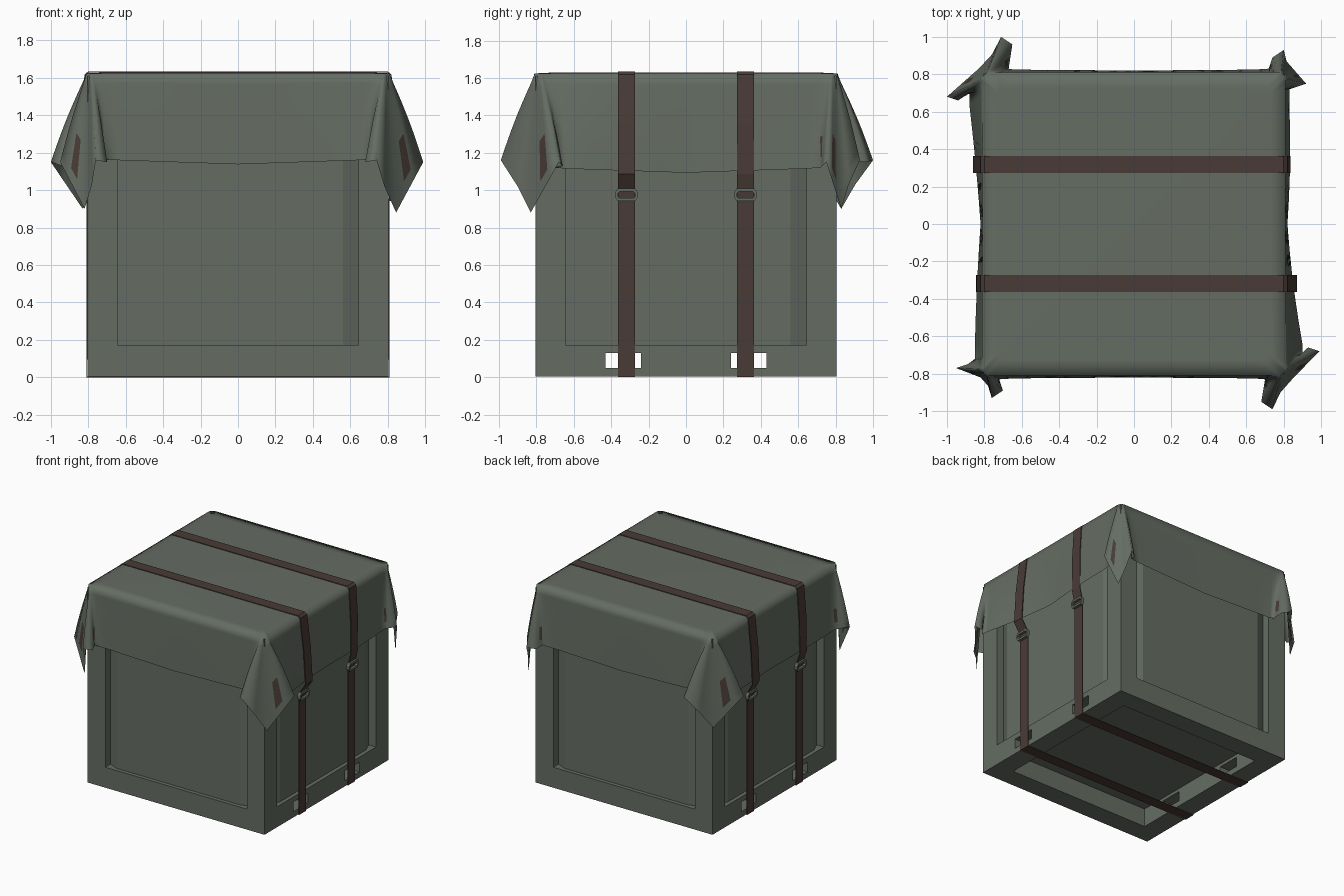
import bpy, bmesh, math
from mathutils import Vector

if "Cube" in bpy.data.objects:
    bpy.data.objects.remove(bpy.data.objects["Cube"])


def material(name, rgb):
    m = bpy.data.materials.new(name)
    m.diffuse_color = (*rgb, 1)
    m.use_nodes = True
    m.node_tree.nodes["Principled BSDF"].inputs["Base Color"].default_value = m.diffuse_color
    return m


GREEN = material("grey green", (0.130, 0.152, 0.124))
BROWN = material("dark brown", (0.066, 0.044, 0.036))


def make(name, bm, *mats):
    bmesh.ops.recalc_face_normals(bm, faces=bm.faces)
    me = bpy.data.meshes.new(name)
    bm.to_mesh(me)
    bm.free()
    ob = bpy.data.objects.new(name, me)
    bpy.context.collection.objects.link(ob)
    for m in mats:
        me.materials.append(m)
    return ob


def box(name, lo, hi, mat=GREEN):
    bm = bmesh.new()
    bmesh.ops.create_cube(bm, size=1)
    for v in bm.verts:
        v.co = Vector([(lo[i] + hi[i]) / 2 + v.co[i] * (hi[i] - lo[i]) for i in range(3)])
    return make(name, bm, mat)


def prism(name, outline, z0, z1, mat=GREEN):
    bm = bmesh.new()
    rings = [[bm.verts.new((x, y, z)) for x, y in outline] for z in (z0, z1)]
    n = len(outline)
    for i in range(n):
        j = (i + 1) % n
        bm.faces.new((rings[0][i], rings[0][j], rings[1][j], rings[1][i]))
    for r in rings:
        bm.faces.new(r)
    return make(name, bm, mat)


def cut(ob, lo, hi):
    c = box("cutter", lo, hi)
    m = ob.modifiers.new("cut", 'BOOLEAN')
    m.operation, m.solver, m.object = 'DIFFERENCE', 'EXACT', c
    bpy.context.view_layer.objects.active = ob
    bpy.ops.object.modifier_apply(modifier=m.name)
    bpy.data.objects.remove(c)


# Frame: cube opened on four sides and below, with fork slots along x
frame = box("crate_frame", (-.804, -.804, .004), (.804, .804, 1.61))
cut(frame, (-.643, -.643, -.2), (.643, .643, 1.45))
cut(frame, (-2, -.643, .172), (2, .643, 1.45))
cut(frame, (-.643, -2, .172), (.643, 2, 1.45))
for s in (-1, 1):
    cut(frame, (-2, s * .335 - .095, .05), (2, s * .335 + .095, .13))

# Inner box with two-step bevelled upright edges
A, R = .772, .212
outline = []
for k in range(4):
    for s in range(3):
        ang = math.radians(90 * k + 45 * s)
        cx, cy = ((1, 1), (-1, 1), (-1, -1), (1, -1))[k]
        outline.append((cx * (A - R) + R * math.cos(ang), cy * (A - R) + R * math.sin(ang)))
prism("inner_box", outline, .155, 1.6)

# Cloth corners: sign x, sign y, prong one, prong two, tip, side hem offset
CORNERS = [
    (1, -1, (.74, .99), (.99, .68), (.845, .83, .88), .90),
    (1, 1, (.80, .93), (.92, .75), (.85, .83, .90), .83),
    (-1, 1, (.71, 1.0), (1.0, .68), (.83, .83, .90), .88),
    (-1, -1, (.76, .93), (.95, .77), (.82, .82, .90), .85),
]


def corner(sx, sy, p1, p2, tip, side):
    """Hem points and matching top-edge points, plus a patch flag per segment."""
    tip = Vector(tip)
    pr1, pr2 = Vector((*p1, 1.16)), Vector((*p2, 1.15))
    v1, v2 = pr1 + Vector((-.06, -.04, -.01)), pr2 + Vector((-.06, -.02, -.02))
    e1, e2 = Vector((.64, .825, 1.16)), Vector((side, .64, 1.115))
    f1 = Vector((min(pr1.x - .04, .72), .83, 1.165))
    f2 = Vector((side, min(pr2.y + .02, .72), 1.12))
    m1 = pr1.lerp(tip, .5) - Vector((.01, .01, 0))
    hem = [e1, f1, f1.lerp(v1, .15), f1.lerp(v1, .5), v1, pr1, m1, tip,
           tip.lerp(pr2, .35), tip.lerp(pr2, .62), pr2, v2, f2.lerp(v2, .5), f2, e2]
    flags = [0, 0, 1, 0, 0, 0, 0, 0, 2, 0, 0, 0, 1, 0, 0]
    n = len(hem)
    top = []
    for i in range(n):
        if i < 3:
            t = (.68 + .03 * i, .81)
        elif i > n - 4:
            t = (.81, .68 + .03 * (n - 1 - i))
        else:
            ang = math.pi / 2 * (1 - (i - 3) / (n - 7))
            t = (.77 + .04 * math.cos(ang), .77 + .04 * math.sin(ang))
        top.append(Vector((*t, 1.62)))
    out = [(Vector((h.x * sx, h.y * sy, h.z)), Vector((t.x * sx, t.y * sy, t.z)))
           for h, t in zip(hem, top)]
    if sx * sy > 0:
        out.reverse()
        flags = flags[-2::-1] + [0]
    return out, flags


loop, patch = [], []
N = 10
corners = [corner(*c) for c in CORNERS]
for k, (pts, fl) in enumerate(corners):
    loop += pts
    patch += fl
    (h0, t0), (h1, t1) = pts[-1], corners[(k + 1) % 4][0][0]
    for i in range(1, N):                       # straight hem to the next corner
        f = i / N
        h, t = h0.lerp(h1, f), t0.lerp(t1, f)
        bow = 1 - abs(2 * f - 1)
        h.z -= .022 * bow
        axis = 0 if k % 2 == 0 else 1
        edge = math.copysign(.82, h[axis])
        h[axis] += (edge - h[axis]) * bow
        loop.append((h, t))
        patch.append(0)

# Cloth: flat top, then rows lofted from the top edge to the hem
ROWS = 9
bm = bmesh.new()
rings = [[bm.verts.new((t.x * .9, t.y * .9, 1.628)) for h, t in loop],
         [bm.verts.new((t.x, t.y, t.z + .004)) for h, t in loop]]
for r in range(1, ROWS + 1):
    f = r / ROWS
    ring = []
    for h, t in loop:
        p = t.lerp(h, f)
        g = f + .05 * math.sin(math.pi * f)     # slight outward belly
        p.x, p.y = t.x + (h.x - t.x) * g, t.y + (h.y - t.y) * g
        ring.append(bm.verts.new(p))
    rings.append(ring)
bm.faces.new(rings[0])
n = len(loop)
for u, d in zip(rings, rings[1:]):
    for i in range(n):
        j = (i + 1) % n
        face = bm.faces.new((u[i], d[i], d[j], u[j]))
        z = face.calc_center_median().z
        lo = {1: 1.19, 2: 1.1}.get(patch[i], 9)
        face.material_index = int(lo < z < 1.29)  # small tie patches in the folds
cloth = make("cover_cloth", bm, GREEN, BROWN)
for p in cloth.data.polygons:
    p.use_smooth = True


def bulge(sx, sy):
    side = next(c[5] for c in CORNERS if c[:2] == (sx, sy))
    return .82 + (side - .82) * .5 + .01


# Straps around the crate, with a buckle on each side
for sy, tag in ((-1, "front"), (1, "back")):
    def half(sx):
        h = bulge(sx, sy)
        return [(sx * x, z) for x, z in ((.81, 0), (.81, .93), (.815, 1.0), (h, 1.085),
                                         ((h + .82) / 2 + .008, 1.36), (.82, 1.618),
                                         (.80, 1.634))]
    path = half(1) + half(-1)[::-1]
    bm = bmesh.new()
    ends = [[bm.verts.new((x, sy * .318 + o, z)) for x, z in path] for o in (-.045, .045)]
    for i in range(len(path)):
        j = (i + 1) % len(path)
        bm.faces.new((ends[0][i], ends[0][j], ends[1][j], ends[1][i]))
    strap = make(tag + "_strap", bm, BROWN)
    m = strap.modifiers.new("thickness", 'SOLIDIFY')
    m.thickness, m.offset = .006, -1

    for sx, side in ((-1, "left"), (1, "right")):
        bm = bmesh.new()
        shape = [(-.06, -.014), (-.047, -.034), (.047, -.034), (.06, -.014),
                 (.06, .014), (.047, .034), (-.047, .034), (-.06, .014)]
        loops = [[bm.verts.new((sx * x, sy * .318 + y * s, .975 + z * q)) for y, z in shape]
                 for x, s, q in ((.806, 1, 1), (.832, 1, 1), (.832, .8, .5), (.806, .8, .5))]
        for k in range(4):
            p, q = loops[k], loops[(k + 1) % 4]
            for i in range(8):
                j = (i + 1) % 8
                bm.faces.new((p[i], p[j], q[j], q[i]))
        make(f"{tag}_{side}_buckle", bm, GREEN)
